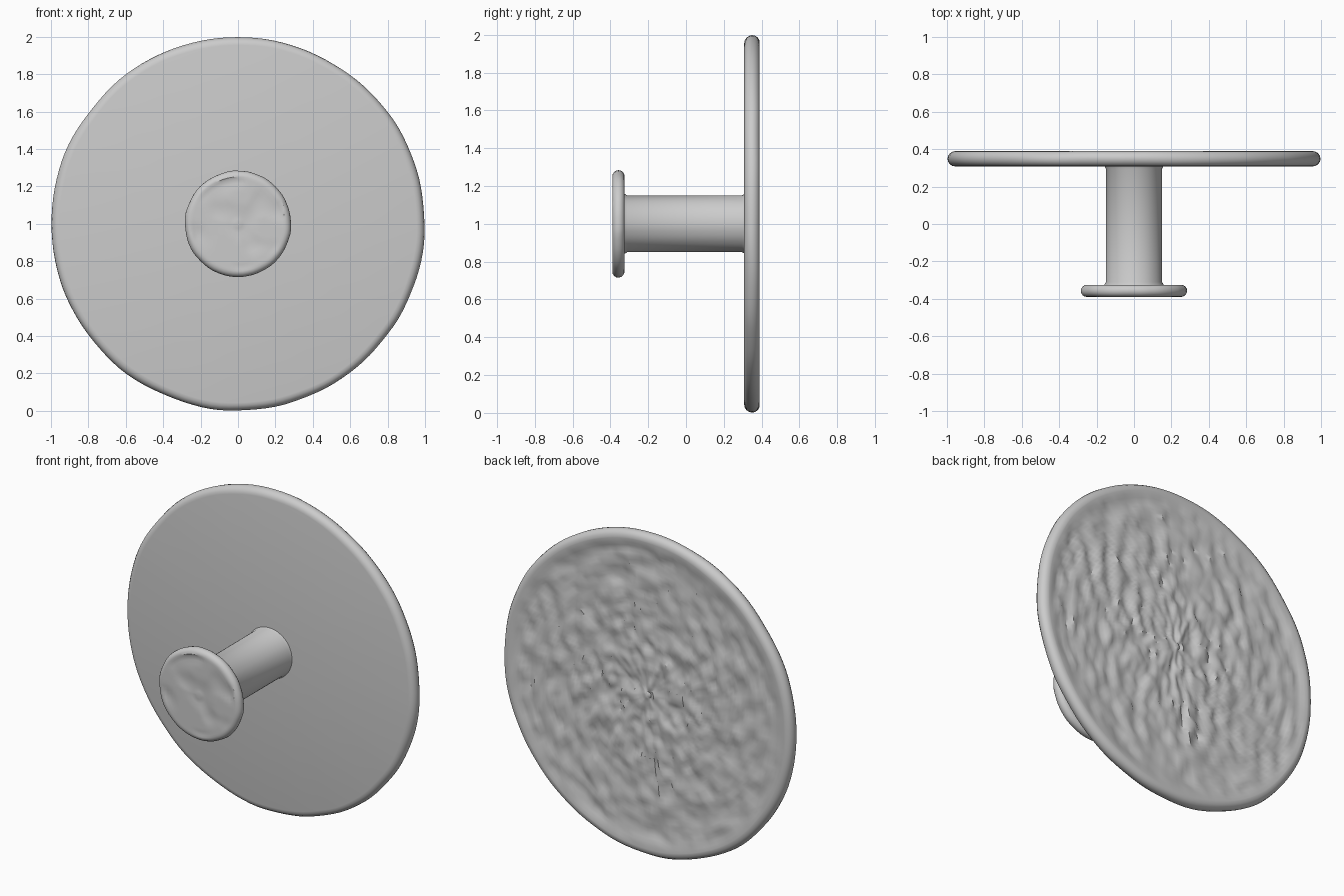
import bpy, bmesh, math
from mathutils import Vector, noise

cube = bpy.data.objects.get("Cube")
if cube:
    bpy.data.objects.remove(cube, do_unlink=True)

grey = bpy.data.materials.new("plain grey")
grey.use_nodes = True
grey.diffuse_color = (0.6, 0.6, 0.6, 1)
grey.node_tree.nodes["Principled BSDF"].inputs["Base Color"].default_value = (0.6, 0.6, 0.6, 1)

CENTRE_Z = 1.0


def rounded_disc(radius, front, back, steps=8):
    """Profile (radius, y) from the front centre round the edge to the back centre."""
    h, mid = (back - front) / 2, (front + back) / 2
    edge = []
    for i in range(steps + 1):
        a = -math.pi / 2 + math.pi * i / steps
        edge.append((radius - h + h * math.cos(a), mid + h * math.sin(a)))
    return [(0, front)] + edge + [(0, back)]


def lathe(name, profile, segments, wobble=0.0, relief=None):
    """Turn a profile about the y axis, with optional uneven edge and surface relief."""
    bm = bmesh.new()
    rings = []
    for r, y in profile:
        if r == 0:
            rings.append([bm.verts.new((0, y, CENTRE_Z))])
            continue
        ring = []
        for i in range(segments):
            a = 2 * math.pi * i / segments
            c, s = math.cos(a), math.sin(a)
            rr = r * (1 + wobble * noise.noise(Vector((c * 4, y * 9, s * 4))))
            x, z = rr * c, rr * s
            ring.append(bm.verts.new((x, y + (relief(x, y, z) if relief else 0), CENTRE_Z + z)))
        rings.append(ring)
    for a, b in zip(rings, rings[1:]):
        for i in range(segments):
            j = (i + 1) % segments
            quad = [a[i % len(a)], a[j % len(a)], b[j % len(b)], b[i % len(b)]]
            bm.faces.new(list(dict.fromkeys(quad)))
    bmesh.ops.recalc_face_normals(bm, faces=bm.faces)
    mesh = bpy.data.meshes.new(name)
    bm.to_mesh(mesh)
    bm.free()
    obj = bpy.data.objects.new(name, mesh)
    bpy.context.collection.objects.link(obj)
    mesh.materials.append(grey)
    bpy.ops.object.select_all(action='DESELECT')
    obj.select_set(True)
    bpy.context.view_layer.objects.active = obj
    bpy.ops.object.shade_smooth_by_angle(angle=math.radians(35))
    return obj


def rough_back(x, y, z):
    """Chipped, upright streaks sunk into the back, fading out at the rim."""
    r = math.hypot(x, z)
    if y < 0.38 or r > 0.94:
        return 0
    fade = min(1, (0.94 - r) / 0.06)
    n = noise.noise(Vector((x * 15, 3.1, z * 8)))
    n += 0.6 * noise.noise(Vector((x * 33 + 5, 7.7, z * 18)))
    return -fade * (0.013 + 0.02 * max(-0.6, min(0.6, n)))


# Large plate: rounded rim, with extra rings across the back for the rough surface
plate = rounded_disc(0.997, 0.308, 0.39)
rings = 44
plate[-1:] = [(0.95 * (1 - i / rings), 0.39) for i in range(rings)] + [(0, 0.39)]
lathe("back_plate", plate, 128, 0.006, rough_back)

# Stem with small flares where it meets both discs
lathe("stem", [(0, -0.34), (0.165, -0.335), (0.15, -0.31), (0.15, 0.295),
               (0.16, 0.315), (0, 0.33)], 48, 0.01)


# Small knob at the front, with a slightly uneven face
def knob_dents(x, y, z):
    if y > -0.38 or math.hypot(x, z) > 0.25:
        return 0
    return 0.012 * max(0, noise.noise(Vector((x * 9, 1.3, z * 9))))


knob = rounded_disc(0.284, -0.39, -0.325)
knob[0:1] = [(0, -0.39)] + [(0.24 * i / 10, -0.39) for i in range(1, 11)]
lathe("front_knob", knob, 64, 0.012, knob_dents)
